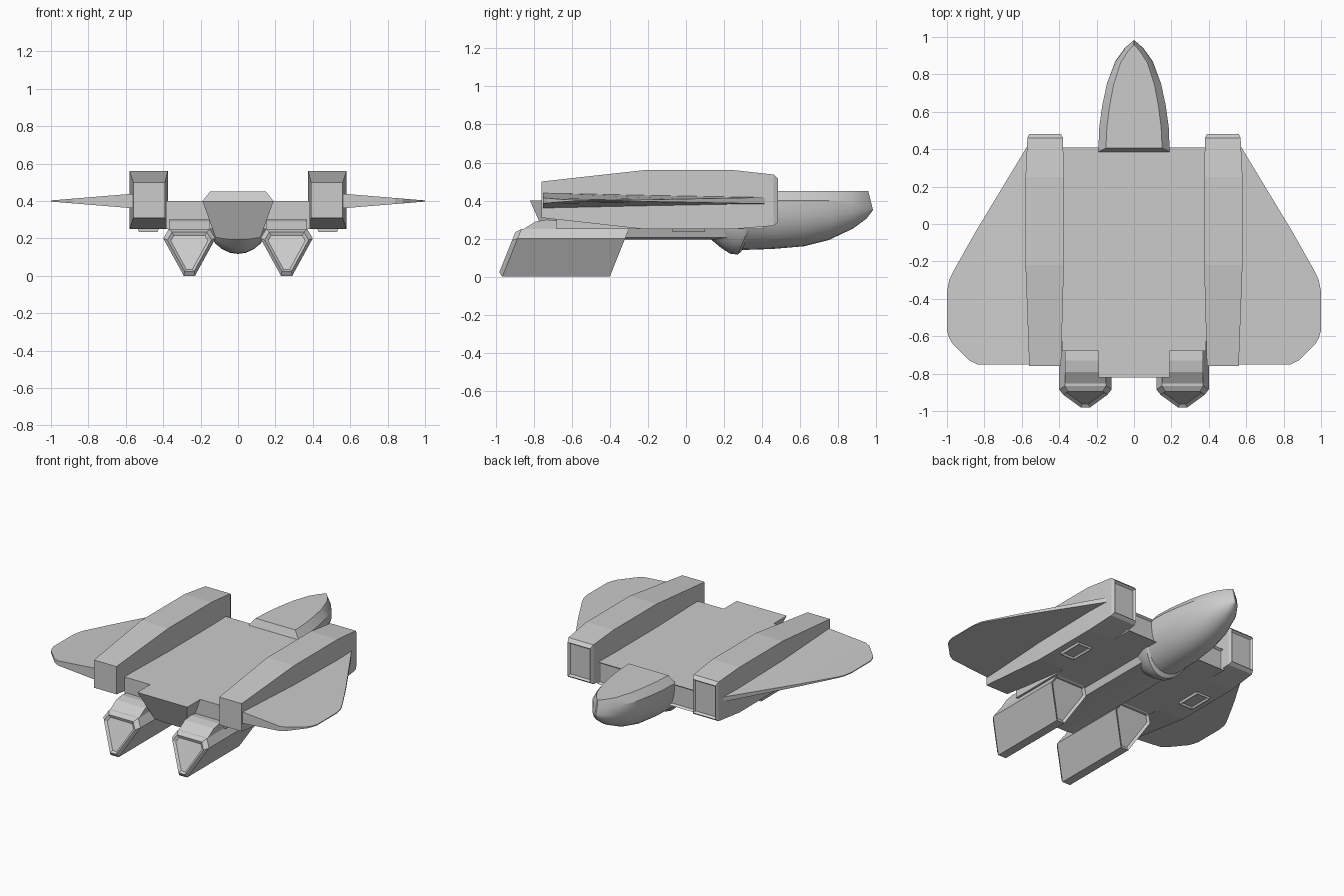
import bpy, bmesh, math

if "Cube" in bpy.data.objects:
    bpy.data.objects.remove(bpy.data.objects["Cube"])


def loft(name, rings, mirror=False, smooth=False, inset_dir=None, rim=0.015, depth=0.015):
    """Skin a row of equal-length rings, cap both ends, optionally recess the end facing inset_dir."""
    bm = bmesh.new()
    rows = [[bm.verts.new(p) for p in ring] for ring in rings]
    n = len(rows[0])
    for a, b in zip(rows, rows[1:]):
        for i in range(n):
            j = (i + 1) % n
            bm.faces.new((a[i], a[j], b[j], b[i]))
    caps = [bm.faces.new(rows[0]), bm.faces.new(rows[-1])]
    bmesh.ops.recalc_face_normals(bm, faces=bm.faces[:])
    if inset_dir:
        for f in caps:
            f.normal_update()
            axis, sign = inset_dir
            if sign == 0 or f.normal[axis] * sign > 0.3:
                bmesh.ops.inset_region(bm, faces=[f], thickness=rim, depth=-depth)
    me = bpy.data.meshes.new(name)
    bm.to_mesh(me)
    bm.free()
    ob = bpy.data.objects.new(name, me)
    bpy.context.collection.objects.link(ob)
    if mirror:
        ob.modifiers.new("mirror", 'MIRROR').use_axis[0] = True
    if smooth:
        bpy.ops.object.select_all(action='DESELECT')
        ob.select_set(True)
        bpy.context.view_layer.objects.active = ob
        bpy.ops.object.shade_smooth_by_angle(angle=math.radians(32))
    return ob


def rect(y, x0, x1, z0, z1):
    return [(x0, y, z0), (x1, y, z0), (x1, y, z1), (x0, y, z1)]


# Flat deck between the engine boxes
loft("deck", [rect(-0.68, -0.385, 0.385, 0.25, 0.40),
              rect(0.41, -0.385, 0.385, 0.25, 0.40)], inset_dir=(1, 1))


# Central keel with a raked front face
def keel_ring(y, lean):
    pts = [(-0.19, 0.40), (-0.12, 0.205), (-0.06, 0.195), (0.06, 0.195), (0.12, 0.205), (0.19, 0.40)]
    return [(x, y + lean * (0.40 - z), z) for x, z in pts]


loft("keel", [keel_ring(-0.82, 0.45), keel_ring(0.30, 0)])


# Cockpit pod: flat faceted roof over a rounded belly
def hull_ring(y, top_w, w, bottom, lean, top=0.45):
    pts = [(-w, 0.36), (-w, 0.40), (-top_w, top), (top_w, top), (w, 0.40), (w, 0.36)]
    for i in range(1, 14):
        a = math.pi * i / 14
        pts.append((w * math.cos(a), 0.36 - (0.36 - bottom) * math.sin(a)))
    return [(x, y + lean * (z - 0.36), z) for x, z in pts]


loft("cockpit", [hull_ring(*s) for s in (
    (0.37, 0.150, 0.190, 0.140, 0.40),
    (0.50, 0.145, 0.187, 0.146, 0.20),
    (0.63, 0.130, 0.170, 0.160, 0.05),
    (0.75, 0.108, 0.145, 0.193, 0.0),
    (0.87, 0.070, 0.100, 0.252, -0.05),
    (0.94, 0.030, 0.050, 0.305, -0.15),
    (0.98, 0.002, 0.004, 0.350, -0.25))], smooth=True)

# Rounded neck under the cockpit
loft("neck", [hull_ring(*s, 0.39) for s in (
    (0.19, 0.14, 0.150, 0.20, 0.40),
    (0.27, 0.15, 0.175, 0.15, 0.40),
    (0.33, 0.15, 0.187, 0.12, 0.40),
    (0.37, 0.15, 0.190, 0.117, 0.40),
    (0.382, 0.15, 0.186, 0.135, 0.40))], smooth=True)

# Long engine boxes with recessed rear openings
loft("engine_box", [rect(*s) for s in (
    (-0.76, 0.39, 0.56, 0.31, 0.50),
    (-0.22, 0.375, 0.58, 0.25, 0.56),
    (0.25, 0.375, 0.58, 0.25, 0.56),
    (0.46, 0.38, 0.57, 0.268, 0.537),
    (0.482, 0.39, 0.56, 0.285, 0.515))], mirror=True, inset_dir=(1, 1))

# Small vent under each engine box
loft("engine_vent", [[(x, y, z) for x, y in ((a, -0.07), (b, -0.07), (b, 0.10), (a, 0.10))]
                     for z, a, b in ((0.26, 0.42, 0.54), (0.235, 0.43, 0.53))],
     mirror=True, inset_dir=(2, -1), depth=0.012)


# Thin tapering wings
def wing_ring(x, lead, trail):
    t = (1 - x) / 0.44
    hl, ht = 0.003 + 0.014 * t, 0.003 + 0.036 * t
    return [(x, lead, 0.4 - hl), (x, trail, 0.4 - ht), (x, trail, 0.4 + ht), (x, lead, 0.4 + hl)]


loft("wing", [wing_ring(*s) for s in (
    (0.55, 0.45, -0.75), (0.84, -0.03, -0.75), (0.88, -0.10, -0.73), (0.97, -0.26, -0.64),
    (0.988, -0.30, -0.61), (1.0, -0.36, -0.57))], mirror=True)


# Wedge-shaped lower pods with raked, recessed ends
def pod_ring(y, scale=1.0):
    pts = [(0.23, 0.0), (0.29, 0.0), (0.40, 0.20), (0.37, 0.25), (0.15, 0.25), (0.12, 0.20)]
    pts = [(0.26 + (x - 0.26) * scale, 0.15 + (z - 0.15) * scale) for x, z in pts]
    return [(x, y + 0.4 * z, z) for x, z in pts]


loft("lower_pod", [pod_ring(-0.99, 0.84), pod_ring(-0.965), pod_ring(-0.40)],
     mirror=True, inset_dir=(1, 0), rim=0.018, depth=0.012)

# Sloped mount joining each lower pod to the deck
profile = ((-0.87, 0.24), (-0.79, 0.29), (-0.73, 0.30), (-0.31, 0.25), (-0.31, 0.24))
loft("pod_mount", [[(x, y, z) for y, z in profile] for x in (0.15, 0.37)], mirror=True)
